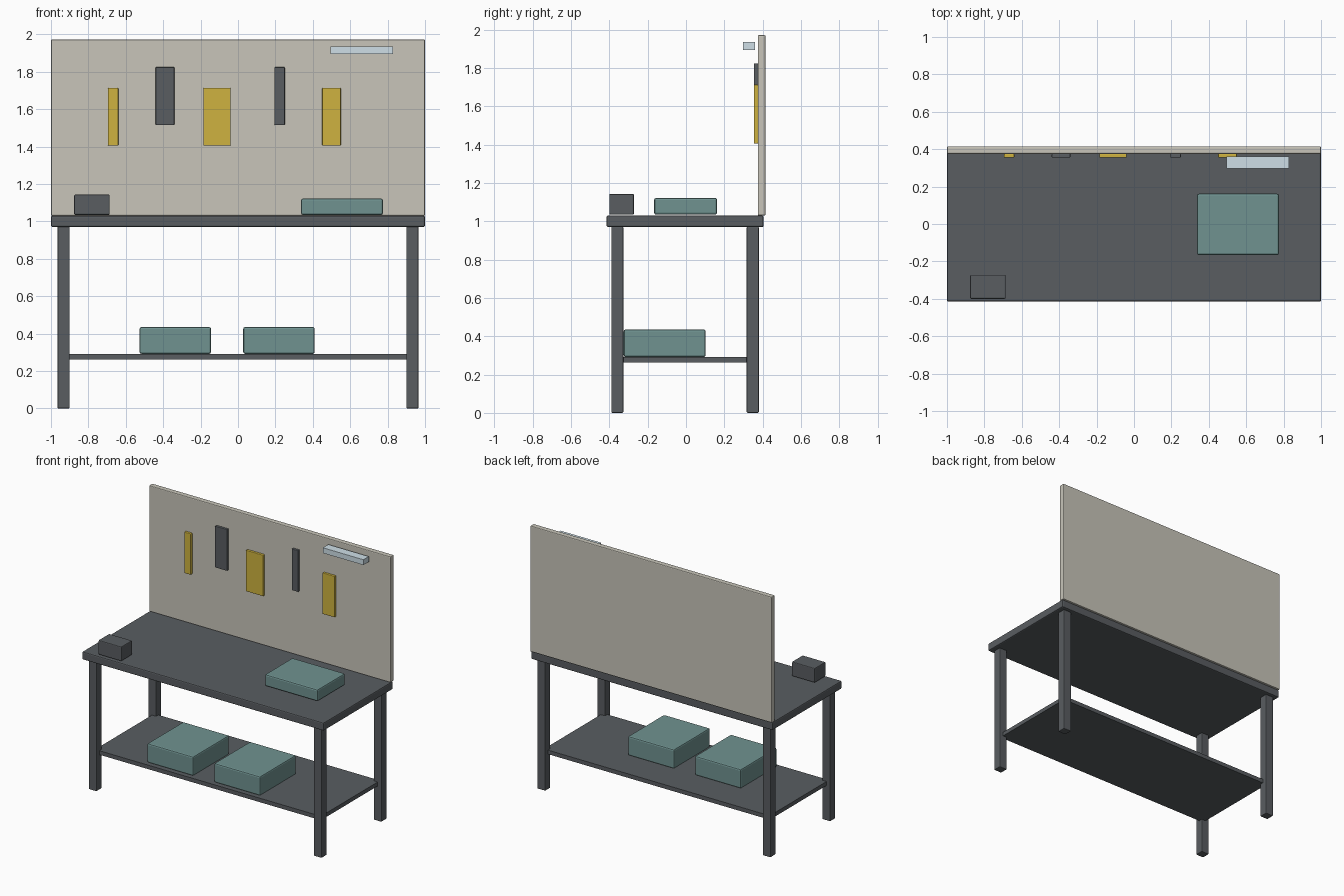
import bpy
import bmesh

if "Cube" in bpy.data.objects:
    bpy.data.objects.remove(bpy.data.objects["Cube"])


def material(name, rgb):
    m = bpy.data.materials.new(name)
    m.diffuse_color = (*rgb, 1)
    m.use_nodes = True
    m.node_tree.nodes["Principled BSDF"].inputs["Base Color"].default_value = m.diffuse_color
    return m


STEEL = material("dark_steel", (0.10, 0.11, 0.12))
PANEL = material("warm_panel", (0.58, 0.56, 0.49))
YELLOW = material("tool_yellow", (0.62, 0.45, 0.05))
TEAL = material("bin_teal", (0.16, 0.29, 0.28))
GLASS = material("lamp_pale", (0.62, 0.74, 0.80))


def box(name, x, y, z, mat, bevel=0.0):
    """Box from (min, max) ranges, with an optional softened edge."""
    bm = bmesh.new()
    bmesh.ops.create_cube(bm, size=1)
    mid = [(r[0] + r[1]) / 2 for r in (x, y, z)]
    for v in bm.verts:
        v.co = [v.co[i] * (r[1] - r[0]) for i, r in enumerate((x, y, z))]
    mesh = bpy.data.meshes.new(name)
    bm.to_mesh(mesh)
    bm.free()
    mesh.materials.append(mat)
    ob = bpy.data.objects.new(name, mesh)
    ob.location = mid
    bpy.context.collection.objects.link(ob)
    if bevel:
        mod = ob.modifiers.new("soft_edges", 'BEVEL')
        mod.width = bevel
        mod.segments = 2
    return ob


# Bench frame
box("worktop", (-1, 1), (-0.415, 0.405), (0.97, 1.03), STEEL, 0.008)
for side, x in (("left", (-0.965, -0.90)), ("right", (0.90, 0.965))):
    for end, y in (("front", (-0.39, -0.327)), ("back", (0.317, 0.38))):
        box(f"{end}_{side}_leg", x, y, (0, 0.972), STEEL, 0.005)
box("lower_shelf", (-0.935, 0.935), (-0.355, 0.345), (0.262, 0.292), STEEL)

# Back panel
box("tool_panel", (-1, 1), (0.375, 0.415), (1.03, 1.972), PANEL, 0.006)

# Hanging tools: x range, lower row in yellow and upper row in steel
tools = [(-0.695, -0.64), (-0.44, -0.34), (-0.185, -0.04), (0.195, 0.25), (0.45, 0.55)]
for i, x in enumerate(tools):
    z, mat = ((1.515, 1.825), STEEL) if i % 2 else ((1.405, 1.713), YELLOW)
    box(f"hanging_tool_{i + 1}", x, (0.355, 0.376), z, mat, 0.004)

# Lamp near the top of the panel
box("task_lamp", (0.495, 0.83), (0.297, 0.361), (1.895, 1.935), GLASS)

# Items on the worktop
box("vise_block", (-0.876, -0.686), (-0.40, -0.272), (1.035, 1.143), STEEL, 0.006)
box("parts_tray", (0.337, 0.775), (-0.166, 0.162), (1.035, 1.122), TEAL, 0.01)

# Storage bins on the shelf
for i, x in enumerate(((-0.526, -0.144), (0.028, 0.41))):
    box(f"storage_bin_{i + 1}", x, (-0.325, 0.103), (0.292, 0.435), TEAL, 0.01)
